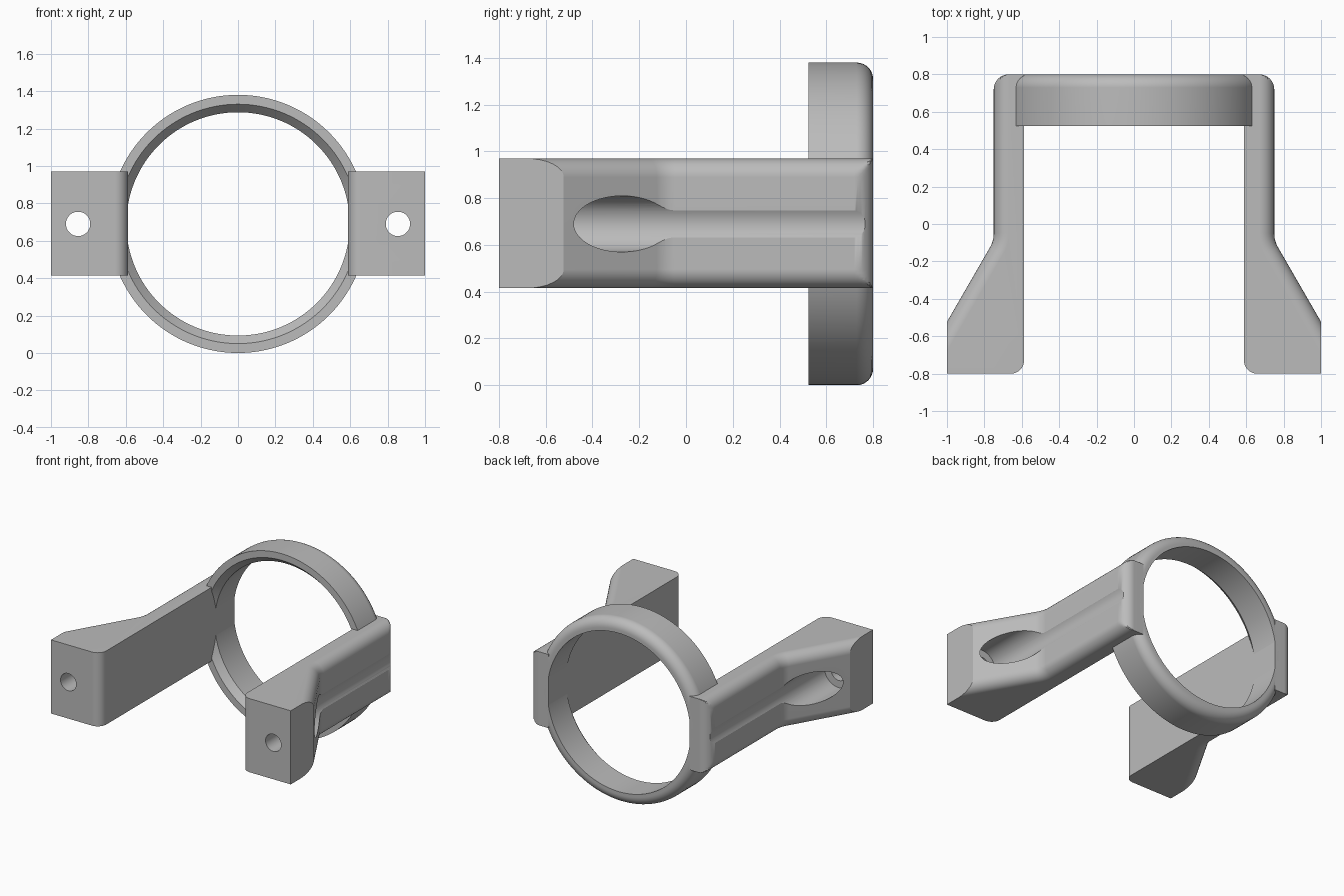
import bpy, bmesh, math
from mathutils import Matrix, Vector

cube = bpy.data.objects.get("Cube")
if cube:
    bpy.data.objects.remove(cube, do_unlink=True)

MID = 0.69                      # height of the ring axis
BOTTOM, TOP = 0.415, 0.97       # arm height range
STEPS = 8                       # segments per fillet

grey = bpy.data.materials.new("plain grey")
grey.use_nodes = True
grey.diffuse_color = (0.5, 0.5, 0.5, 1)
grey.node_tree.nodes["Principled BSDF"].inputs["Base Color"].default_value = (0.5, 0.5, 0.5, 1)


def make_object(name, bm):
    bmesh.ops.recalc_face_normals(bm, faces=bm.faces)
    mesh = bpy.data.meshes.new(name)
    bm.to_mesh(mesh)
    bm.free()
    mesh.materials.append(grey)
    obj = bpy.data.objects.new(name, mesh)
    bpy.context.collection.objects.link(obj)
    return obj


def activate(obj):
    bpy.ops.object.select_all(action="DESELECT")
    obj.select_set(True)
    bpy.context.view_layer.objects.active = obj


def finish(obj):
    activate(obj)
    bpy.ops.object.shade_smooth_by_angle(angle=math.radians(28))
    mod = obj.modifiers.new("clean shading", "WEIGHTED_NORMAL")
    mod.keep_sharp = True


def arc(cx, cy, radius, start, end, steps=STEPS):
    angles = [math.radians(start + (end - start) * i / steps) for i in range(steps + 1)]
    return [(cx + radius * math.cos(a), cy + radius * math.sin(a)) for a in angles]


def bridge(bm, a, b):
    for i in range(len(a)):
        j = (i + 1) % len(a)
        bm.faces.new((a[i], a[j], b[j], b[i]))


# Ring: section of radius and depth turned about the y axis
def build_ring(segments=128):
    section = [(0.64, 0.525), (0.69, 0.525)] + arc(0.62, 0.73, 0.07, 0, 90)
    section += [(0.597, 0.8), (0.597, 0.575)]
    bm = bmesh.new()
    loops = []
    for k in range(segments):
        a = math.tau * k / segments
        loops.append([bm.verts.new((r * math.cos(a), y, MID + r * math.sin(a))) for r, y in section])
    for k in range(segments):
        bridge(bm, loops[k], loops[(k + 1) % segments])
    return make_object("ring", bm)


# Plan outline of an arm, with its outer side pulled in by d
def arm_outline(d):
    bend = 0.15
    side = 0.75 - d
    pts = [(0.588, 0.8)]
    pts += arc(0.658, -0.73, 0.07, 180, 270)
    pts += [(1.0, -0.8), (1.0, -0.523 - 2 * d)]
    pts += arc(0.75 + bend, -0.09 + bend * math.tan(math.radians(15)), bend + d, 210, 180, 6)
    pts += [(min(x, side), y) for x, y in arc(0.67, 0.72, 0.08, 0, 90)]
    return pts


def cylinder_cutter(x, radius, y0, y1):
    bm = bmesh.new()
    place = Matrix.Translation(Vector((x, (y0 + y1) / 2, MID))) @ Matrix.Rotation(math.pi / 2, 4, "X")
    bmesh.ops.create_cone(bm, cap_ends=True, segments=64, radius1=radius, radius2=radius,
                          depth=y1 - y0, matrix=place)
    cutter = make_object("cutter", bm)
    cutter.hide_render = True
    return cutter


# Arm: stacked outlines give rounded upper and lower outer edges
def build_arm(name, side):
    fillet = 0.08
    rounding = [math.pi / 2 * i / STEPS for i in range(STEPS + 1)]
    upper = [(TOP - fillet * (1 - math.sin(t)), fillet * (1 - math.cos(t))) for t in rounding]
    lower = [(BOTTOM + TOP - z, d) for z, d in reversed(upper)]
    bm = bmesh.new()
    loops = [[bm.verts.new((side * x, y, z)) for x, y in arm_outline(d)] for z, d in lower + upper]
    for a, b in zip(loops, loops[1:]):
        bridge(bm, a, b)
    bm.faces.new(loops[0])
    bm.faces.new(loops[-1])
    arm = make_object(name, bm)

    # Screw hole and the wider tool channel behind it
    for radius, y0, y1 in ((0.065, -1.0, -0.3), (0.12, -0.6, 1.0)):
        cutter = cylinder_cutter(side * 0.855, radius, y0, y1)
        mod = arm.modifiers.new("bore", "BOOLEAN")
        mod.operation = "DIFFERENCE"
        mod.solver = "EXACT"
        mod.object = cutter
        activate(arm)
        bpy.ops.object.modifier_apply(modifier=mod.name)
        bpy.data.objects.remove(cutter, do_unlink=True)
    return arm


finish(build_ring())
for arm_name, arm_side in (("left_arm", 1), ("right_arm", -1)):
    finish(build_arm(arm_name, arm_side))
